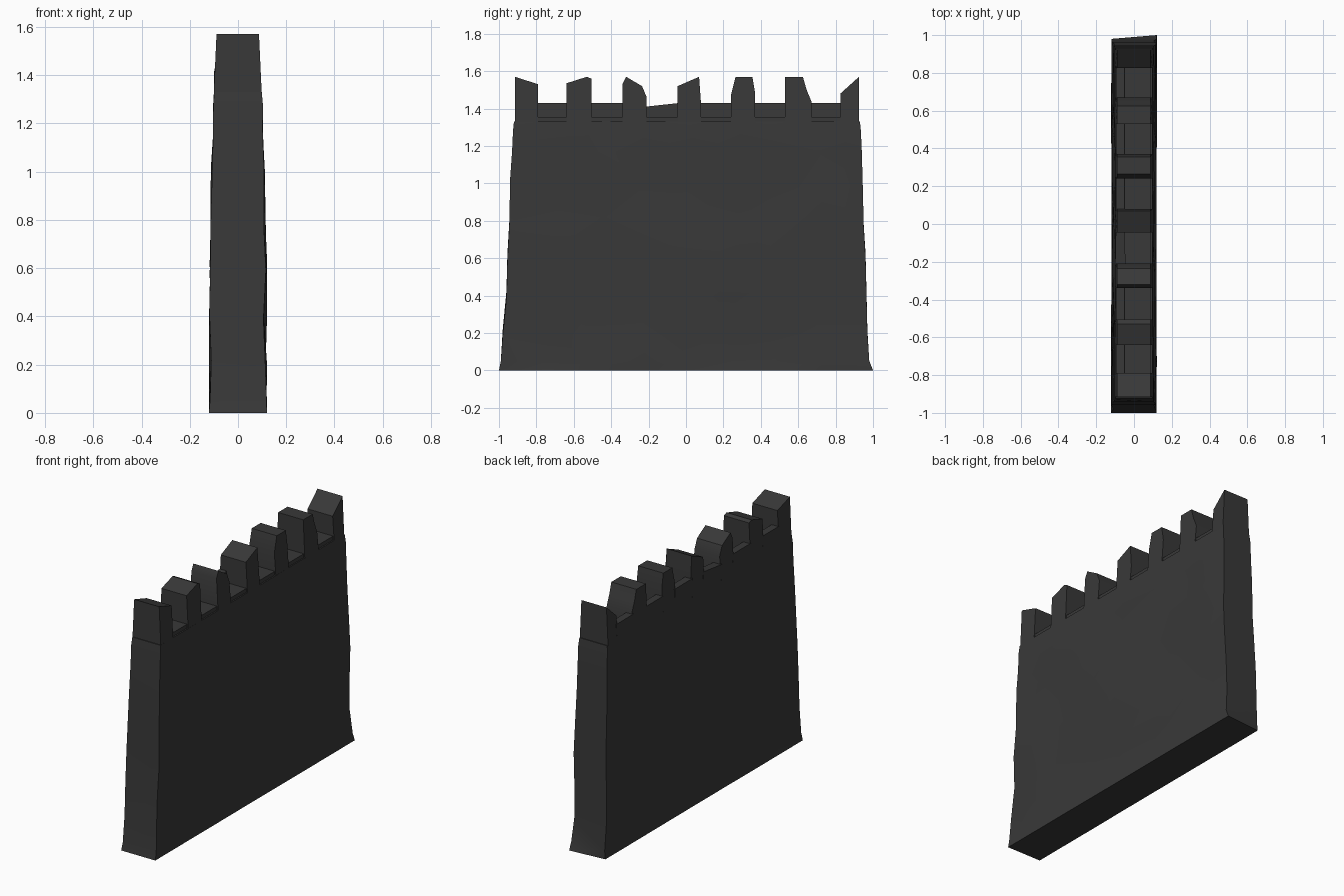
import bpy, bmesh, random

if "Cube" in bpy.data.objects:
    bpy.data.objects.remove(bpy.data.objects["Cube"])
random.seed(4)

stone = bpy.data.materials.new("dark stone")
stone.diffuse_color = (0.04, 0.04, 0.04, 1)
stone.use_nodes = True
stone.node_tree.nodes["Principled BSDF"].inputs["Base Color"].default_value = stone.diffuse_color


def finish(name, bm, angle):
    bmesh.ops.recalc_face_normals(bm, faces=bm.faces)
    me = bpy.data.meshes.new(name)
    bm.to_mesh(me)
    bm.free()
    ob = bpy.data.objects.new(name, me)
    me.materials.append(stone)
    bpy.context.collection.objects.link(ob)
    bpy.ops.object.select_all(action='DESELECT')
    ob.select_set(True)
    bpy.context.view_layer.objects.active = ob
    bpy.ops.object.shade_smooth_by_angle(angle=angle)
    return ob


def prism(name, profile, x0, x1, taper=0.0):
    """Extrude a (y, z) outline along x; taper pulls the top edges inward."""
    bm = bmesh.new()
    zmin = min(z for _, z in profile)
    rings = []
    for x, s in ((x0, 1), (x1, -1)):
        rings.append([bm.verts.new((x + s * (taper if z > zmin + 0.1 else 0), y, z))
                      for y, z in profile])
    n = len(profile)
    for r in rings:
        bm.faces.new(r)
    for i in range(n):
        j = (i + 1) % n
        bm.faces.new((rings[0][i], rings[0][j], rings[1][j], rings[1][i]))
    return finish(name, bm, 0.6)


# Wall body: worn slab lofted from levels (z, y min, y max, half thickness)
levels = [(0, -1, 1, .12), (.05, -.99, .98, .114), (.2, -.98, .97, .113),
          (.4, -.96, .965, .112), (.6, -.955, .96, .113), (.8, -.945, .95, .109),
          (1.0, -.94, .945, .105), (1.17, -.93, .94, .102), (1.28, -.925, .935, .102),
          (1.33, -.92, .93, .098)]
N = 9
bm = bmesh.new()
rings = []
for z, y0, y1, h in levels:
    amp = 0.008 if 0 < z < 1.1 else 0.001
    ring = []
    for side in (1, -1):
        for i in range(N):
            t = i / (N - 1) if side > 0 else 1 - i / (N - 1)
            inner = 0 < i < N - 1
            y = y0 + (y1 - y0) * t
            if inner and z > 0:
                y += random.uniform(-.05, .05)
            if z == 0 and side < 0 and i == 0:
                y = .98
            dz = random.uniform(-.03, .03) if .1 < z < 1.1 else 0
            x = side * (h + random.uniform(-amp, amp))
            ring.append(bm.verts.new((x, y, z + dz)))
    rings.append(ring)
for a, b in zip(rings, rings[1:]):
    n = len(a)
    for i in range(n):
        j = (i + 1) % n
        bm.faces.new((a[i], a[j], b[j], b[i]))
bm.faces.new(rings[0])
bm.faces.new(rings[-1])
bmesh.ops.triangulate(bm, faces=bm.faces)
finish("wall_body", bm, 0.7)

# Merlons: worn teeth, each with its own chipped top (y, z)
tops = [
    [(-.915, 1.57), (-.79, 1.53)],
    [(-.64, 1.535), (-.53, 1.57), (-.505, 1.56)],
    [(-.34, 1.53), (-.32, 1.57), (-.235, 1.52), (-.21, 1.46)],
    [(-.045, 1.52), (.07, 1.57), (.08, 1.43)],
    [(.24, 1.47), (.265, 1.57), (.355, 1.57), (.37, 1.48)],
    [(.53, 1.57), (.625, 1.57), (.645, 1.5), (.67, 1.44)],
    [(.825, 1.48), (.925, 1.57)],
]
for k, top in enumerate(tops):
    a, b = top[0][0], top[-1][0]
    prism(f"merlon_{k + 1}", [(a, 1.31), *top, (b, 1.31)], -.101, .099, .012)

# Crenels: thin back rim and low front lip in every gap
for k in range(len(tops) - 1):
    a, b = tops[k][-1][0] - .01, tops[k + 1][0][0] + .01
    dip = 1.41 if k == 2 else 1.43
    prism(f"gap_rim_{k + 1}", [(a, 1.31), (a, dip), (b, 1.43), (b, 1.31)], -.1, -.045, .004)
    prism(f"gap_floor_{k + 1}", [(a, 1.31), (a, 1.355), (b, 1.355), (b, 1.31)], -.06, .09)
